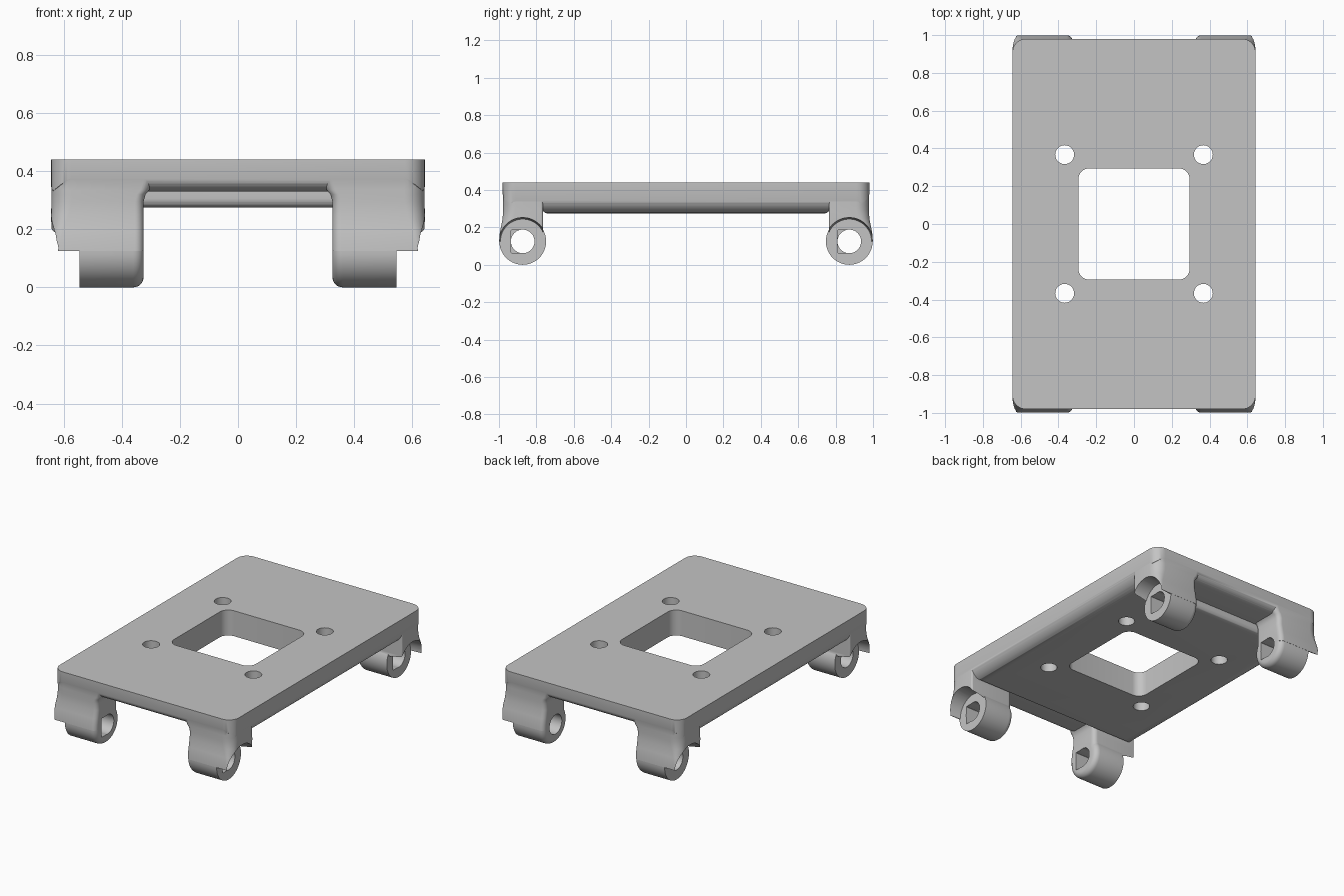
import bpy, bmesh, math

cube = bpy.data.objects.get("Cube")
if cube:
    bpy.data.objects.remove(cube, do_unlink=True)

grey = bpy.data.materials.new("plain_grey")
grey.use_nodes = True
colour = (0.55, 0.55, 0.55, 1)
grey.diffuse_color = colour
grey.node_tree.nodes["Principled BSDF"].inputs["Base Color"].default_value = colour


def rounded(x0, x1, y0, y1, radii, n=8):
    """Rounded rectangle; radii run from (x1, y1) counter-clockwise."""
    corners = [(x1, y1, -1, -1), (x0, y1, 1, -1), (x0, y0, 1, 1), (x1, y0, -1, 1)]
    pts = []
    for k, ((x, y, sx, sy), r) in enumerate(zip(corners, radii)):
        for i in range(n + 1):
            a = math.pi / 2 * (k + i / n)
            pts.append((x + sx * r + r * math.cos(a), y + sy * r + r * math.sin(a)))
    return pts


def circle(y, z, r, n=64):
    return [(y + r * math.cos(math.tau * i / n), z + r * math.sin(math.tau * i / n))
            for i in range(n)]


def loft(name, sections, axis, sx=1, sy=1):
    """Skin 2D outlines placed at heights along an axis and cap both ends."""
    place = {"x": lambda p, h: (h, p[0], p[1]),
             "y": lambda p, h: (p[0], h, p[1]),
             "z": lambda p, h: (p[0], p[1], h)}[axis]
    bm = bmesh.new()
    rings = []
    for h, pts in sections:
        cos = [place(p, h) for p in pts]
        rings.append([bm.verts.new((x * sx, y * sy, z)) for x, y, z in cos])
    for a, b in zip(rings, rings[1:]):
        for i in range(len(a)):
            j = (i + 1) % len(a)
            bm.faces.new((a[i], a[j], b[j], b[i]))
    bm.faces.new(rings[0])
    bm.faces.new(rings[-1])
    bmesh.ops.recalc_face_normals(bm, faces=bm.faces)
    mesh = bpy.data.meshes.new(name)
    bm.to_mesh(mesh)
    bm.free()
    mesh.materials.append(grey)
    obj = bpy.data.objects.new(name, mesh)
    bpy.context.collection.objects.link(obj)
    return obj


def prism(name, pts, axis, h0, h1):
    return loft(name, [(h0, pts), (h1, pts)], axis)


def combine(target, tool, operation):
    """Apply one boolean and discard the tool."""
    mod = target.modifiers.new("boolean", "BOOLEAN")
    mod.operation = operation
    mod.solver = "EXACT"
    mod.object = tool
    tool.hide_render = True
    bpy.context.view_layer.objects.active = target
    bpy.ops.object.modifier_apply(modifier=mod.name)
    bpy.data.objects.remove(tool, do_unlink=True)


# Plate with rounded end lips and a thicker middle
tiny = 0.004
bracket = prism("mounting_bracket",
                rounded(-0.982, 0.982, 0.33, 0.6, (tiny, tiny, 0.06, 0.06)), "x", -0.7, 0.7)
combine(bracket, prism("thick_middle",
        rounded(-0.77, 0.77, 0.275, 0.5, (tiny, tiny, 0.03, 0.03)), "x", -0.69, 0.69), "UNION")
combine(bracket, prism("side_rounding",
        rounded(-0.645, 0.645, 0.275, 0.7, (tiny, tiny, 0.09, 0.09)), "y", -1.1, 1.1), "INTERSECT")
combine(bracket, prism("plate_outline",
        rounded(-0.643, 0.643, -0.98, 0.98, [0.07] * 4), "z", 0.1, 0.44), "INTERSECT")

# Legs, each flaring outwards to a tip: height, front, inner side, outer side, corner
ring_y, ring_z = -0.873, 0.125
leg_steps = [(0.42, -0.979, 0.28, 0.642, 0.07), (0.38, -0.979, 0.29, 0.642, 0.07),
             (0.335, -0.979, 0.305, 0.642, 0.07), (0.32, -0.979, 0.318, 0.642, 0.07),
             (0.295, -0.979, 0.325, 0.642, 0.07), (0.25, -0.980, 0.325, 0.643, 0.06),
             (0.20, -0.990, 0.325, 0.642, 0.04), (0.16, -0.997, 0.325, 0.637, 0.025),
             (0.125, -0.999, 0.325, 0.63, 0.015)]
leg_sections = [(z, rounded(x0, x1, y0, -0.765, (0.01, 0.03, 0.03, r)))
                for z, y0, x0, x1, r in leg_steps]

# Ring ends with a rounded inner rim
rim = 0.035
ring_sections = [(0.325 + rim * (1 - math.cos(a)), circle(ring_y, ring_z, 0.125 - rim + rim * math.sin(a)))
                 for a in [math.pi / 2 * i / 6 for i in range(7)]]
ring_sections.append((0.545, circle(ring_y, ring_z, 0.125)))

corners = [(sx, sy) for sx in (1, -1) for sy in (1, -1)]
for sx, sy in corners:
    combine(bracket, loft("leg", leg_sections, "z", sx, sy), "UNION")
    combine(bracket, loft("ring", ring_sections, "x", sx, sy), "UNION")

# Hollow outside each ring, axle hole and square recess
for sx, sy in corners:
    hollow = [(0.545, circle(ring_y, ring_z, 0.119)), (0.66, circle(ring_y, ring_z, 0.129))]
    combine(bracket, loft("hollow_cutter", hollow, "x", sx, sy), "DIFFERENCE")
    axle = circle(ring_y, ring_z, 0.063)
    combine(bracket, loft("axle_cutter", [(0.25, axle), (0.60, axle)], "x", sx, sy), "DIFFERENCE")
    y = ring_y * sy
    start = 0.44 if sx > 0 else -0.44
    recess = rounded(y - 0.062, y, 0.064, 0.186, [tiny] * 4)
    combine(bracket, prism("recess_cutter", recess, "x", start, start + 0.13), "DIFFERENCE")

# Window and screw holes
window = rounded(-0.295, 0.295, -0.295, 0.295, [0.06] * 4)
combine(bracket, prism("window_cutter", window, "z", 0, 1), "DIFFERENCE")
for sx, sy in corners:
    hole = circle(0.367 * sx, 0.367 * sy, 0.05, 40)
    combine(bracket, prism("screw_hole_cutter", hole, "z", 0, 1), "DIFFERENCE")

bpy.ops.object.select_all(action="DESELECT")
bracket.select_set(True)
bpy.context.view_layer.objects.active = bracket
bpy.ops.object.shade_smooth_by_angle(angle=math.radians(35))
